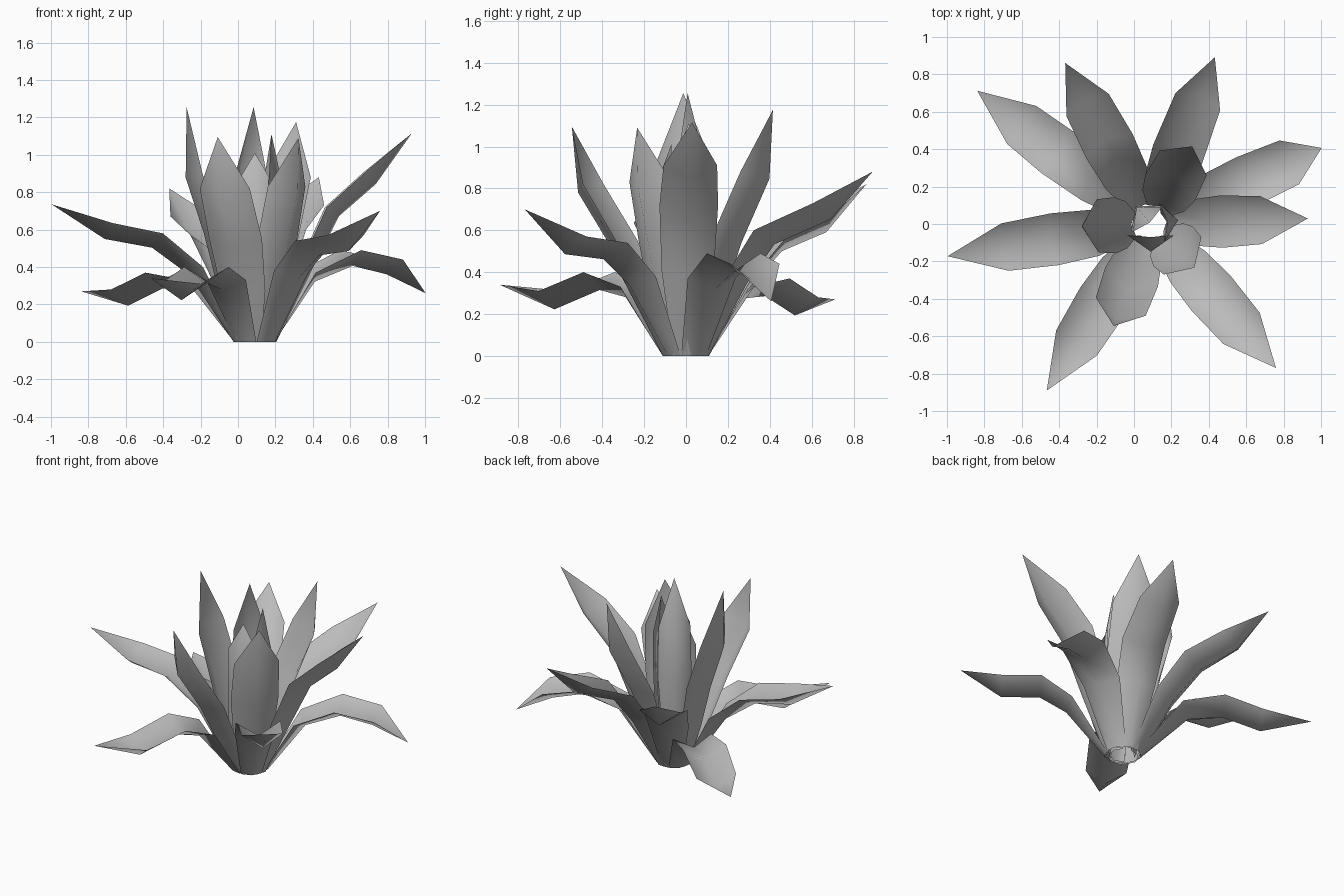
import bpy
import bmesh
import math
from mathutils import Vector

if "Cube" in bpy.data.objects:
    bpy.data.objects.remove(bpy.data.objects["Cube"])

leaf_grey = bpy.data.materials.new("leaf grey")
leaf_grey.use_nodes = True
colour = (0.5, 0.5, 0.5, 1)
leaf_grey.diffuse_color = colour
leaf_grey.node_tree.nodes["Principled BSDF"].inputs["Base Color"].default_value = colour

CENTRE = Vector((0.09, 0, 0))
# Keel depth at the base and at the three rows above it
KEEL_DEPTHS = (0.025, 0.07, 0.085, 0.088)


def build_leaf(name, azimuth, base_radius, rows, half_widths):
    """Folded leaf: each row has two edges and a keel, and the rows end in a tip."""
    angle = math.radians(azimuth)
    out = Vector((math.cos(angle), math.sin(angle), 0))
    side = Vector((-out.y, out.x, 0))
    up = Vector((0, 0, 1))
    spine = [(base_radius, 0)] + rows
    bm = bmesh.new()
    strips = []
    for i, (half, depth) in enumerate(zip(half_widths, KEEL_DEPTHS)):
        radius, height = spine[i]
        middle = CENTRE + out * radius + up * height
        # The keel drops square to the run of the leaf
        if i == 0:
            drop = out
        else:
            run = Vector(spine[i + 1]) - Vector(spine[i - 1])
            run.normalize()
            drop = out * run.y - up * run.x
        points = (middle + side * half, middle + drop * depth, middle - side * half)
        strips.append([bm.verts.new(p) for p in points])
    for low, high in zip(strips, strips[1:]):
        for k in range(2):
            bm.faces.new((low[k], high[k], high[k + 1], low[k + 1]))
    tip = bm.verts.new(CENTRE + out * spine[-1][0] + up * spine[-1][1])
    for k in range(2):
        bm.faces.new((strips[-1][k], tip, strips[-1][k + 1]))
    mesh = bpy.data.meshes.new(name)
    bm.to_mesh(mesh)
    bm.free()
    mesh.materials.append(leaf_grey)
    leaf = bpy.data.objects.new(name, mesh)
    bpy.context.collection.objects.link(leaf)
    bpy.ops.object.select_all(action="DESELECT")
    leaf.select_set(True)
    bpy.context.view_layer.objects.active = leaf
    bpy.ops.object.shade_smooth_by_angle(angle=math.radians(100))


# Azimuth, then radius and height of three rows and the tip
outer_leaves = [
    (189, [(0.30, 0.40), (0.52, 0.58), (0.79, 0.635), (1.10, 0.735)]),
    (238, [(0.29, 0.33), (0.49, 0.40), (0.75, 0.31), (1.05, 0.34)]),
    (311, [(0.30, 0.38), (0.49, 0.54), (0.74, 0.57), (1.02, 0.70)]),
    (2, [(0.24, 0.41), (0.38, 0.72), (0.59, 0.91), (0.84, 1.115)]),
    (24, [(0.30, 0.37), (0.56, 0.49), (0.81, 0.44), (1.00, 0.26)]),
    (69, [(0.25, 0.38), (0.40, 0.60), (0.70, 0.73), (0.955, 0.88)]),
    (118, [(0.28, 0.36), (0.47, 0.57), (0.72, 0.67), (0.975, 0.82)]),
    (142.5, [(0.37, 0.33), (0.63, 0.37), (0.87, 0.28), (1.17, 0.27)]),
]
middle_leaves = [
    (250, [(0.18, 0.27), (0.30, 0.55), (0.47, 0.82), (0.58, 1.095)]),
    (62, [(0.14, 0.30), (0.22, 0.57), (0.37, 0.88), (0.47, 1.175)]),
    (182, [(0.13, 0.30), (0.19, 0.60), (0.285, 0.90), (0.365, 1.255)]),
    (315, [(0.12, 0.28), (0.17, 0.55), (0.24, 0.83), (0.33, 1.09)]),
]
heart_leaves = [
    (130, [(0.05, 0.30), (0.04, 0.60), (0.03, 0.93), (0.01, 1.255)]),
    (8, [(0.06, 0.28), (0.06, 0.55), (0.06, 0.85), (0.09, 1.11)]),
]
front_heart_leaves = [
    (270, [(0.07, 0.28), (0.06, 0.55), (0.06, 0.80), (0.07, 1.01)]),
]

# Spreading, upright and innermost rosettes, with base radius and half widths
groups = (
    ("outer_leaf", outer_leaves, 0.09, (0.065, 0.125, 0.14, 0.128)),
    ("middle_leaf", middle_leaves, 0.08, (0.065, 0.125, 0.15, 0.142)),
    ("heart_leaf", heart_leaves, 0.06, (0.05, 0.085, 0.105, 0.10)),
    ("front_heart_leaf", front_heart_leaves, 0.06, (0.06, 0.11, 0.125, 0.125)),
)
for label, leaves, base, widths in groups:
    for number, (azimuth, rows) in enumerate(leaves, 1):
        build_leaf(f"{label}_{number}", azimuth, base, rows, widths)
